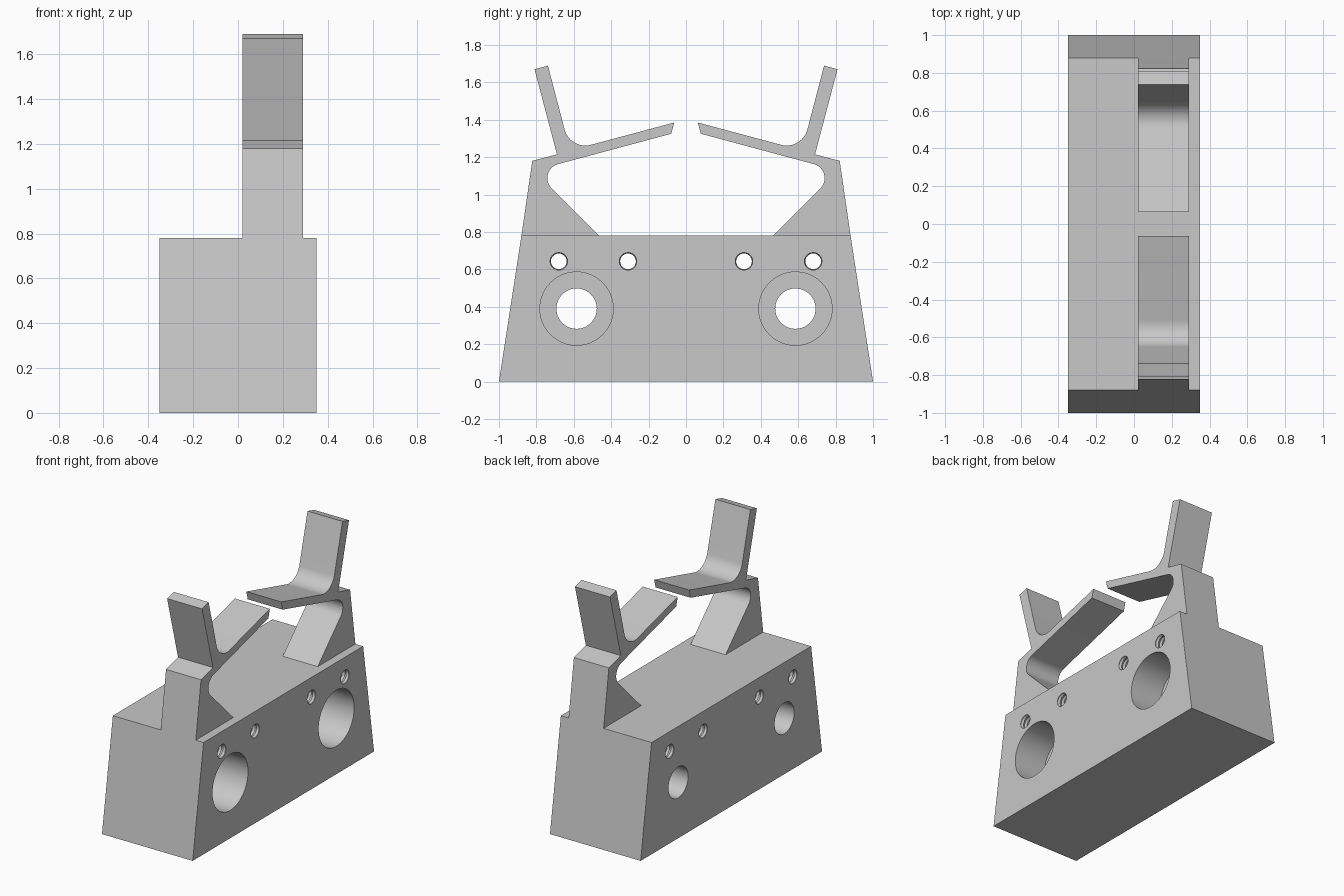
import bpy, bmesh, math
from mathutils import Vector

cube = bpy.data.objects.get("Cube")
if cube:
    bpy.data.objects.remove(cube, do_unlink=True)

grey = bpy.data.materials.new("light_grey")
grey.use_nodes = True
COLOUR = (0.58, 0.58, 0.58, 1)
grey.diffuse_color = COLOUR
grey.node_tree.nodes["Principled BSDF"].inputs["Base Color"].default_value = COLOUR


def add_object(name, bm):
    bmesh.ops.recalc_face_normals(bm, faces=bm.faces)
    mesh = bpy.data.meshes.new(name)
    bm.to_mesh(mesh)
    bm.free()
    mesh.materials.append(grey)
    obj = bpy.data.objects.new(name, mesh)
    bpy.context.collection.objects.link(obj)
    return obj


def rounded(corners, steps=14):
    """Turn (y, z, radius) corners into an outline with filleted corners."""
    points = []
    for i, (y, z, r) in enumerate(corners):
        p = Vector((y, z))
        if r == 0:
            points.append(p)
            continue
        a = (Vector(corners[i - 1][:2]) - p).normalized()
        b = (Vector(corners[(i + 1) % len(corners)][:2]) - p).normalized()
        half = math.acos(a.dot(b)) / 2
        centre = p + (a + b).normalized() * r / math.sin(half)
        start = p + a * r / math.tan(half) - centre
        end = p + b * r / math.tan(half) - centre
        for k in range(steps + 1):
            t = k / steps
            sweep = math.pi - 2 * half
            mix = start * math.sin((1 - t) * sweep) + end * math.sin(t * sweep)
            points.append(centre + mix / math.sin(sweep))
    return points


def prism(name, outline, x0, x1, side=1):
    """Extrude a y-z outline along x; side=-1 mirrors it to the front."""
    bm = bmesh.new()
    face = bm.faces.new([bm.verts.new((x0, side * p[0], p[1])) for p in outline])
    new = bmesh.ops.extrude_face_region(bm, geom=[face])["geom"]
    verts = [v for v in new if isinstance(v, bmesh.types.BMVert)]
    bmesh.ops.translate(bm, verts=verts, vec=(x1 - x0, 0, 0))
    return add_object(name, bm)


def bore(name, y, z, profile, segments=48):
    """Spin an (x, radius) profile around an axis parallel to x."""
    bm = bmesh.new()
    verts = [bm.verts.new((x, y, z + r)) for x, r in profile]
    edges = [bm.edges.new(pair) for pair in zip(verts, verts[1:])]
    bmesh.ops.spin(bm, geom=verts + edges, cent=(0, y, z), axis=(1, 0, 0),
                   angle=2 * math.pi, steps=segments)
    bmesh.ops.remove_doubles(bm, verts=bm.verts, dist=0.0001)
    return add_object(name, bm)


def combine(target, other, operation):
    mod = target.modifiers.new(operation.title(), "BOOLEAN")
    mod.operation = operation
    mod.solver = "EXACT"
    mod.object = other
    bpy.context.view_layer.objects.active = target
    bpy.ops.object.modifier_apply(modifier=mod.name)
    bpy.data.objects.remove(other, do_unlink=True)


# Tapered base block
body = prism("clip_body", [(-1, 0), (1, 0), (0.88, 0.78), (-0.88, 0.78)], -0.35, 0.35)

# Mirrored clips: shoulder, upright tab and springy arm
clip = rounded([
    (0.465, 0.78, 0), (0.88, 0.78, 0), (0.822, 1.18, 0), (0.69, 1.215, 0),
    (0.81, 1.67, 0), (0.738, 1.689, 0), (0.62, 1.236, 0.115),
    (0.063, 1.385, 0), (0.079, 1.325, 0), (0.813, 1.128, 0.077)])
for side in (-1, 1):
    combine(body, prism("clip", clip, 0.02, 0.29, side), "UNION")

# Stepped bores, and small through holes with ridged walls
stepped = [(-0.5, 0), (-0.5, 0.108), (0.105, 0.108), (0.105, 0.196), (0.5, 0.196), (0.5, 0)]
ridged = [(-0.36, 0)] + [(-0.36 + 0.015 * i, 0.042 + 0.007 * (i % 2))
                         for i in range(49)] + [(0.36, 0)]
for side in (-1, 1):
    combine(body, bore("stepped_bore", side * 0.585, 0.39, stepped), "DIFFERENCE")
    for y in (0.31, 0.68):
        combine(body, bore("pin_hole", side * y, 0.643, ridged, 24), "DIFFERENCE")

# Smooth fillets and bores, crisp edges elsewhere
bpy.ops.object.select_all(action="DESELECT")
body.select_set(True)
bpy.context.view_layer.objects.active = body
bpy.ops.object.shade_smooth_by_angle(angle=math.radians(25))
